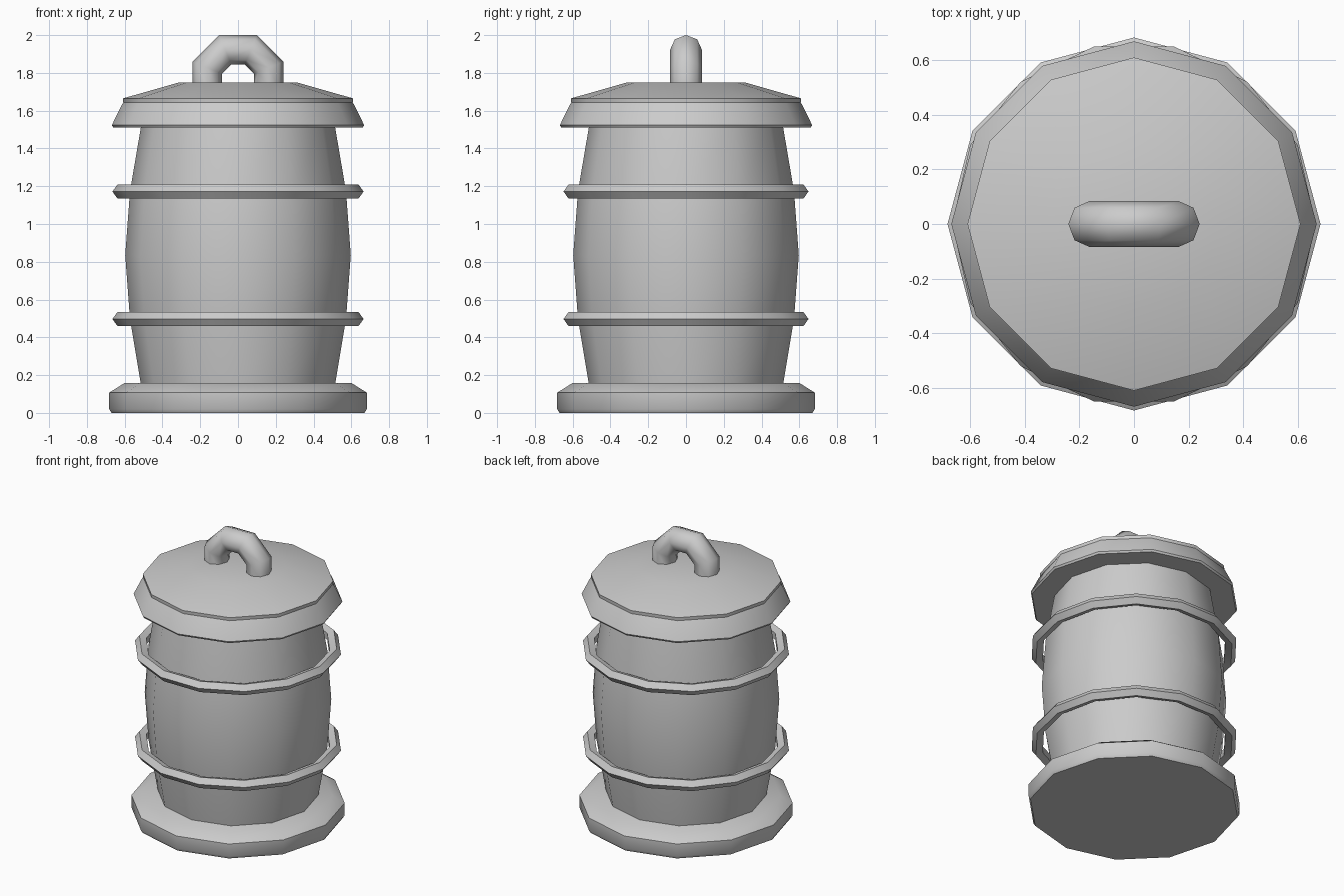
import bpy, bmesh, math

if "Cube" in bpy.data.objects:
    bpy.data.objects.remove(bpy.data.objects["Cube"])


def smooth(ob, angle):
    bpy.ops.object.select_all(action='DESELECT')
    ob.select_set(True)
    bpy.context.view_layer.objects.active = ob
    bpy.ops.object.shade_smooth_by_angle(angle=math.radians(angle))


def lathe(name, profile, sides=12, caps=True, angle=35):
    """Turn (radius, z) points around z; optionally close both ends."""
    bm = bmesh.new()
    rings = []
    for r, z in profile:
        rings.append([bm.verts.new((r * math.cos(math.tau * i / sides),
                                    r * math.sin(math.tau * i / sides), z))
                      for i in range(sides)])
    for a, b in zip(rings, rings[1:]):
        for i in range(sides):
            j = (i + 1) % sides
            bm.faces.new((a[i], a[j], b[j], b[i]))
    if caps:
        bm.faces.new(rings[0][::-1])
        bm.faces.new(rings[-1])
    me = bpy.data.meshes.new(name)
    bm.to_mesh(me)
    bm.free()
    ob = bpy.data.objects.new(name, me)
    bpy.context.collection.objects.link(ob)
    smooth(ob, angle)
    return ob


# Base plinth
lathe("base", [(0.67, 0), (0.682, 0.02), (0.682, 0.107), (0.603, 0.157)])

# Bulging body
lathe("barrel_body", [(0.512, 0.14), (0.572, 0.497), (0.597, 0.835),
                      (0.572, 1.172), (0.512, 1.525)])

# Two loose hoops with a five-sided section
for name, z in (("lower_hoop", 0.497), ("upper_hoop", 1.172)):
    bpy.ops.mesh.primitive_torus_add(major_segments=14, minor_segments=5,
                                     major_radius=0.625, minor_radius=0.04,
                                     location=(0, 0, z))
    hoop = bpy.context.object
    hoop.name = name
    smooth(hoop, 35)

# Lid: flared skirt and shallow dome
lathe("lid_skirt", [(0.66, 1.51), (0.668, 1.523), (0.616, 1.63), (0.595, 1.66)])
lathe("lid_dome", [(0.606, 1.625), (0.609, 1.665), (0.31, 1.75)])

# Arched handle: upper part of an eight-segment ring standing on the lid
bpy.ops.mesh.primitive_torus_add(major_segments=8, minor_segments=8,
                                 major_radius=0.176, minor_radius=0.084)
handle = bpy.context.object
handle.name = "handle"
bm = bmesh.new()
bm.from_mesh(handle.data)
for axis, deg in (('Z', 22.5), ('X', 90)):
    c, s = math.cos(math.radians(deg)), math.sin(math.radians(deg))
    for v in bm.verts:
        x, y, z = v.co
        v.co = (c * x - s * y, s * x + c * y, z) if axis == 'Z' else (x, c * y - s * z, s * y + c * z)
for v in bm.verts:
    v.co.z += 1.76
bmesh.ops.bisect_plane(bm, geom=bm.verts[:] + bm.edges[:] + bm.faces[:],
                       plane_co=(0, 0, 1.72), plane_no=(0, 0, 1), clear_inner=True)
bm.to_mesh(handle.data)
bm.free()
smooth(handle, 60)
